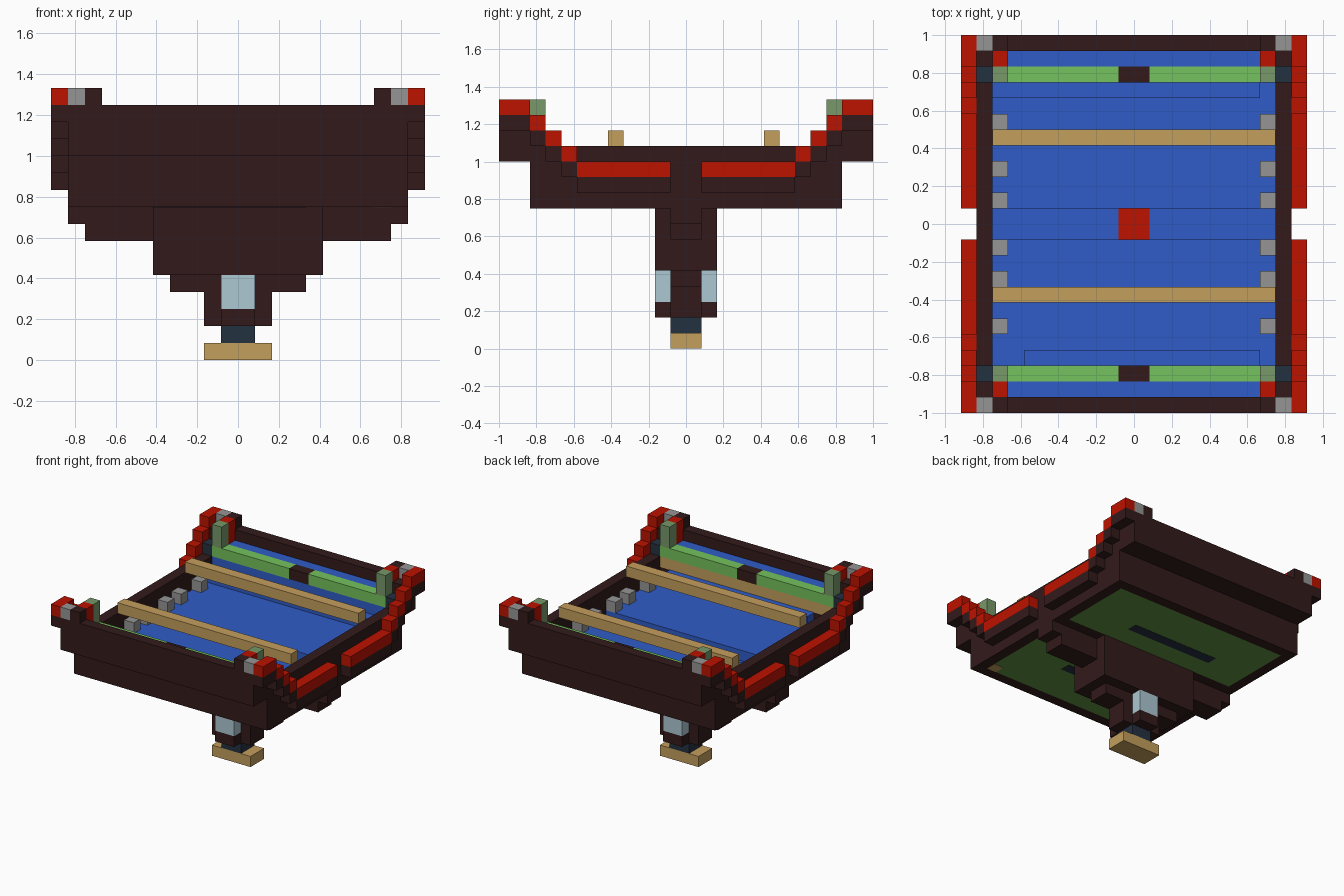
import bpy
import bmesh
from mathutils import Vector

old = bpy.data.objects.get("Cube")
if old:
    bpy.data.objects.remove(old, do_unlink=True)

U = 1 / 12  # one block


def material(name, rgb):
    """Flat material from a 0-255 display colour."""
    linear = [((c / 255 + 0.055) / 1.055) ** 2.4 if c > 10 else c / 255 / 12.92 for c in rgb]
    m = bpy.data.materials.new(name)
    m.use_nodes = True
    m.diffuse_color = (*linear, 1)
    m.node_tree.nodes["Principled BSDF"].inputs["Base Color"].default_value = (*linear, 1)
    return m


BROWN = material("dark brown", (51, 26, 27))
RED = material("red", (188, 18, 0))
GREY = material("grey", (149, 149, 149))
BLUE = material("blue", (48, 92, 200))
TAN = material("tan", (196, 159, 92))
GREEN = material("green", (117, 194, 93))
PALE = material("pale blue", (173, 200, 211))
SLATE = material("slate", (36, 49, 65))
SAGE = material("sage", (120, 152, 105))
MOSS = material("moss green", (97, 148, 63))


def block(name, mat, x, y, z, mirror=""):
    """Box between ranges in block units, copied across the named axes."""
    bm = bmesh.new()
    for sx in ((1, -1) if "x" in mirror else (1,)):
        for sy in ((1, -1) if "y" in mirror else (1,)):
            size = Vector((x[1] - x[0], y[1] - y[0], z[1] - z[0])) * U
            mid = Vector((sx * (x[0] + x[1]), sy * (y[0] + y[1]), z[0] + z[1])) * U / 2
            for v in bmesh.ops.create_cube(bm, size=1)["verts"]:
                v.co = v.co * size + mid
    mesh = bpy.data.meshes.new(name)
    bm.to_mesh(mesh)
    bm.free()
    mesh.materials.append(mat)
    obj = bpy.data.objects.new(name, mesh)
    bpy.context.collection.objects.link(obj)
    return obj


def span(r):
    return (-r, r)


# Foot and stem
block("foot", TAN, span(2), span(1), (0, 1))
block("ankle", SLATE, span(1), span(1), (1, 2))
block("stem", BROWN, span(2), span(1), (2, 4))
block("stem_collar", BROWN, span(4), span(1), (4, 5))
block("stem_sill", BROWN, span(1), (1, 2), (2, 3), "y")
block("stem_window", PALE, span(1), (1, 2), (3, 5), "y")

# Keel under the hull
block("keel", BROWN, span(5), span(2), (5, 9))
block("keel_arm_lower", BROWN, (5, 9), span(1), (7, 8), "x")
block("keel_arm_upper", BROWN, (5, 10), span(1), (8, 9), "x")

# Hull frame and underside
block("side_wall", BROWN, (9, 10), span(10), (9, 13), "x")
block("hull_end", BROWN, span(9), (9, 10), (9, 12), "y")
block("hull_crossbar", BROWN, span(9), span(2), (9, 9.9))
block("underside_panel", MOSS, span(9), (2, 9), (9, 10), "y")
block("underside_slot", SLATE, (-5, 4), (4, 5), (8.98, 9), "y")
block("underside_patch", TAN, (8, 9), (-9, -8), (8.98, 9))

# Deck with a sunken channel across the middle
block("deck", BLUE, span(9), (1, 9), (10, 11), "y")
block("deck_channel", BLUE, span(9), span(2), (9.9, 10))
block("channel_mark", RED, span(1), span(1), (10, 10.08))
block("rear_step", BLUE, (-9, 8), (8, 9), (11, 12))
block("front_step", BLUE, (-7, 8), (-9, -8), (11, 12))
block("rear_riser", BLUE, span(9), (9, 10), (12, 13))
block("front_riser", TAN, span(9), (-10, -9), (12, 13))

# Raised ends
block("end_wall", BROWN, span(10), (11, 12), (12, 15), "y")
block("end_ledge_base", BROWN, span(9), (10, 11), (12, 13), "y")
block("end_ledge", BLUE, span(9), (10, 11), (13, 14), "y")
block("end_cheek", BROWN, (9, 10), (10, 11), (12, 15), "xy")
block("end_bar", GREEN, (1, 9), (9, 10), (13, 14), "xy")
block("end_bar_middle", BROWN, span(1), (9, 10), (13, 14), "y")
block("corner_block", SLATE, (9, 10), (9, 10), (13, 14), "xy")

# Corner caps and posts
block("corner_post", SAGE, (8, 9), (9, 10), (14, 16), "xy")
block("inner_cap", RED, (8, 9), (10, 11), (14, 16), "xy")
block("grey_cap", GREY, (9, 10), (11, 12), (15, 16), "xy")
block("brown_cap", BROWN, (8, 9), (11, 12), (15, 16), "xy")

# Stepped side rails: a red course on a brown course
for i, y in enumerate([(1, 7), (7, 8), (8, 9), (9, 10), (10, 12)]):
    block(f"rail_base_{i}", BROWN, (10, 11), y, (10 + i, 11 + i), "xy")
    block(f"rail_top_{i}", RED, (10, 11), y, (11 + i, 12 + i), "xy")

# Cross beams and deck cleats
block("rear_beam", TAN, span(9), (5, 6), (13, 14))
block("front_beam", TAN, span(9), (-5, -4), (13, 14))
for i, y in enumerate((1, 3, 6)):
    block(f"cleat_{i}", GREY, (8, 9), (y, y + 1), (11, 12), "xy")
